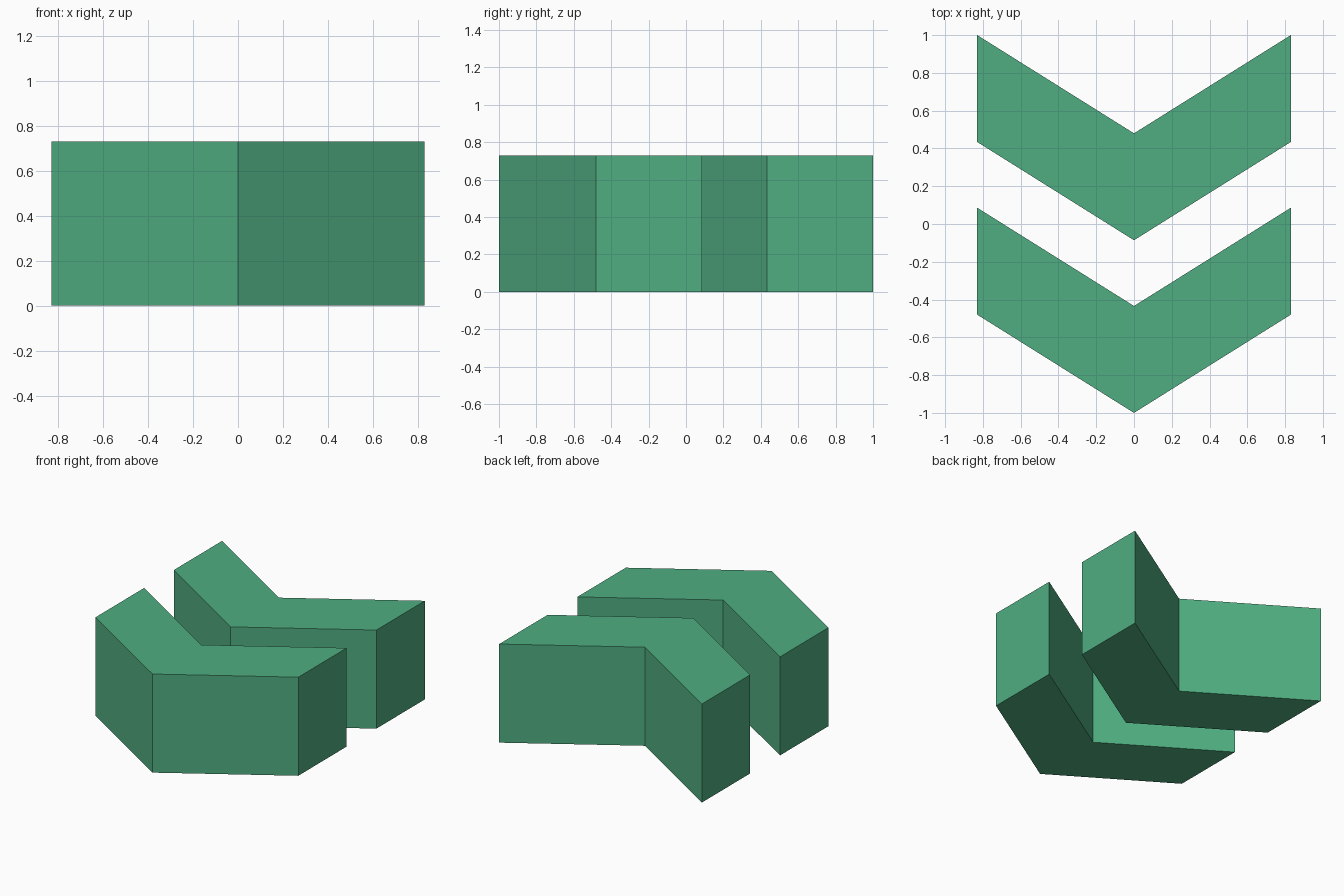
import bpy, bmesh

if "Cube" in bpy.data.objects:
    bpy.data.objects.remove(bpy.data.objects["Cube"])

HALF_W, RISE, THICK, HEIGHT = 0.83, 0.52, 0.566, 0.73

green = bpy.data.materials.new("green")
green.diffuse_color = (0.08, 0.42, 0.22, 1)
green.use_nodes = True
green.node_tree.nodes["Principled BSDF"].inputs["Base Color"].default_value = green.diffuse_color


def chevron(name, tip_y):
    """V-shaped profile pointing to the front, extruded upwards."""
    lower = [(-HALF_W, tip_y + RISE), (0, tip_y), (HALF_W, tip_y + RISE)]
    upper = [(x, y + THICK) for x, y in reversed(lower)]
    bm = bmesh.new()
    base = bm.faces.new([bm.verts.new((x, y, 0)) for x, y in lower + upper])
    ext = bmesh.ops.extrude_face_region(bm, geom=[base], use_keep_orig=True)
    top = [v for v in ext["geom"] if isinstance(v, bmesh.types.BMVert)]
    bmesh.ops.translate(bm, verts=top, vec=(0, 0, HEIGHT))
    bmesh.ops.recalc_face_normals(bm, faces=bm.faces)
    mesh = bpy.data.meshes.new(name)
    bm.to_mesh(mesh)
    bm.free()
    mesh.materials.append(green)
    bpy.context.collection.objects.link(bpy.data.objects.new(name, mesh))


# Two identical chevrons, one behind the other
chevron("front_chevron", -1.0)
chevron("back_chevron", 1.0 - RISE - THICK)
